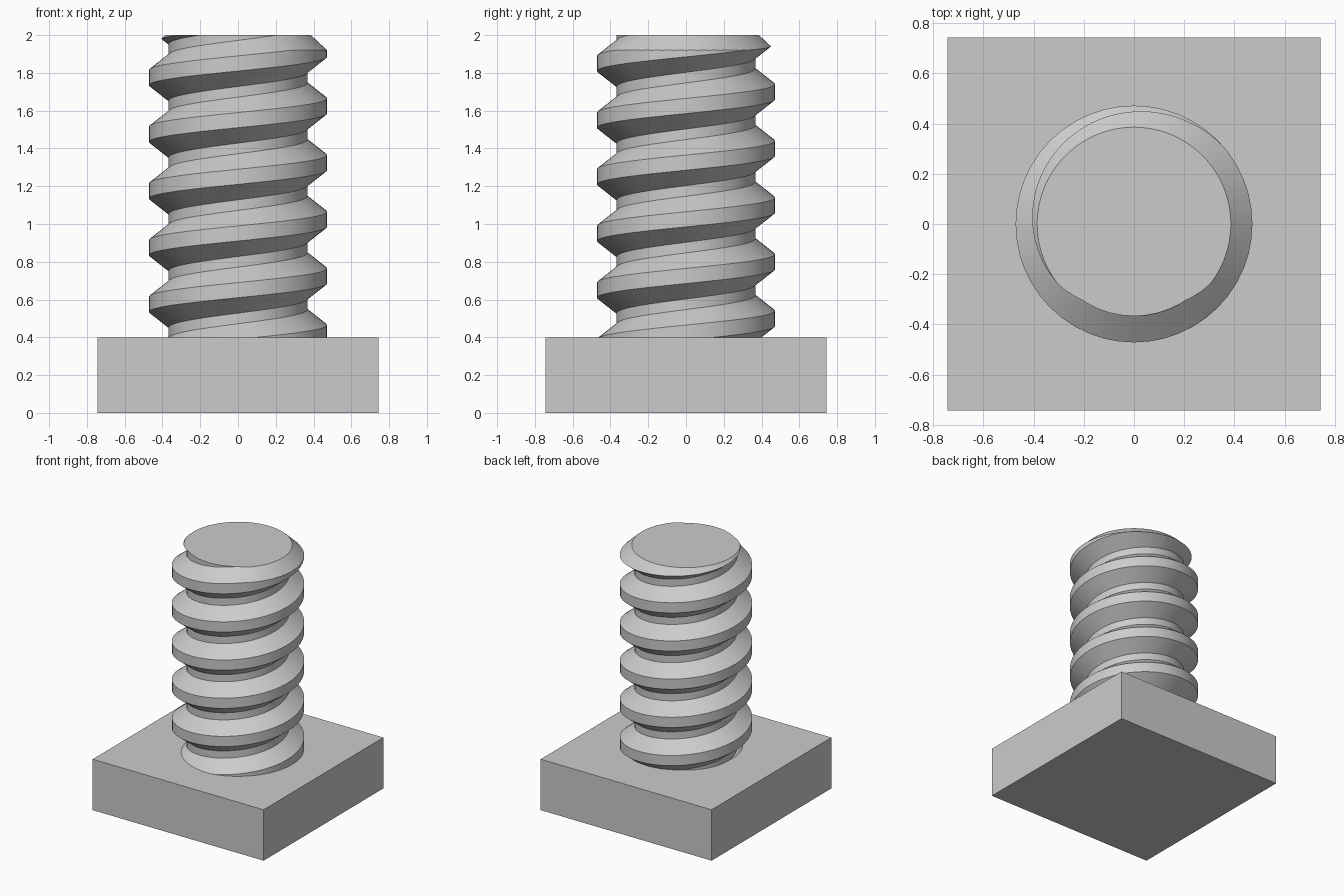
import bpy, bmesh, math

cube = bpy.data.objects.get("Cube")
if cube:
    bpy.data.objects.remove(cube, do_unlink=True)

grey = bpy.data.materials.new("plain grey")
grey.use_nodes = True
COLOUR = (0.6, 0.6, 0.6, 1)
grey.diffuse_color = COLOUR
grey.node_tree.nodes["Principled BSDF"].inputs["Base Color"].default_value = COLOUR

SEGMENTS = 48
PITCH = 0.3
ROOT, CREST = 0.367, 0.472
BASE_TOP, TOP = 0.4, 2.0


def make_object(name, bm):
    bmesh.ops.remove_doubles(bm, verts=bm.verts[:], dist=1e-5)
    bmesh.ops.recalc_face_normals(bm, faces=bm.faces[:])
    mesh = bpy.data.meshes.new(name)
    bm.to_mesh(mesh)
    bm.free()
    mesh.materials.append(grey)
    obj = bpy.data.objects.new(name, mesh)
    bpy.context.collection.objects.link(obj)
    return obj


# Square base block
bm = bmesh.new()
bmesh.ops.create_cube(bm, size=1)
bmesh.ops.scale(bm, vec=(1.486, 1.486, BASE_TOP), verts=bm.verts[:])
bmesh.ops.translate(bm, vec=(0, 0, BASE_TOP / 2), verts=bm.verts[:])
make_object("base_block", bm)

# Right-handed thread: one tooth profile swept up a helix, left overlong at both ends
tooth = [(-0.04, CREST), (0.04, CREST), (0.122, ROOT), (0.178, ROOT)]
profile = [(turn * PITCH + dz, r) for turn in range(8) for dz, r in tooth]
profile.append((8 * PITCH - 0.04, CREST))
bm = bmesh.new()
columns = []
for i in range(SEGMENTS + 1):
    a = math.tau * i / SEGMENTS
    rise = -0.175 + PITCH * i / SEGMENTS
    columns.append([bm.verts.new((r * math.cos(a), r * math.sin(a), z + rise))
                    for z, r in profile])
for left, right in zip(columns, columns[1:]):
    for k in range(len(profile) - 1):
        bm.faces.new((left[k], right[k], right[k + 1], left[k + 1]))
bmesh.ops.remove_doubles(bm, verts=bm.verts[:], dist=1e-5)

# Close both ends with a fan to the axis
rim = [e for e in bm.edges if e.is_boundary]
for low, axis_z in ((True, -0.2), (False, 2.4)):
    hub = bm.verts.new((0, 0, axis_z))
    for e in rim:
        if (e.verts[0].co.z < 1) == low:
            bm.faces.new((e.verts[0], e.verts[1], hub))
shaft = make_object("threaded_shaft", bm)

# Trimming solid: flat bottom, chamfered flat top
bm = bmesh.new()
rings = []
for r, z in ((0.6, BASE_TOP), (0.6, TOP - 0.2), (0.386, TOP)):
    rings.append([bm.verts.new((r * math.cos(math.tau * i / 96),
                                r * math.sin(math.tau * i / 96), z)) for i in range(96)])
for low, high in zip(rings, rings[1:]):
    for i in range(96):
        j = (i + 1) % 96
        bm.faces.new((low[i], low[j], high[j], high[i]))
bm.faces.new(rings[0])
bm.faces.new(rings[-1])
cutter = make_object("shaft_trimmer", bm)
cutter.hide_render = True

trim = shaft.modifiers.new("trim ends", "BOOLEAN")
trim.operation = "INTERSECT"
trim.solver = "EXACT"
trim.object = cutter
bpy.ops.object.select_all(action="DESELECT")
shaft.select_set(True)
bpy.context.view_layer.objects.active = shaft
bpy.ops.object.modifier_apply(modifier=trim.name)
bpy.data.objects.remove(cutter, do_unlink=True)
bpy.ops.object.shade_smooth_by_angle(angle=math.radians(35))
